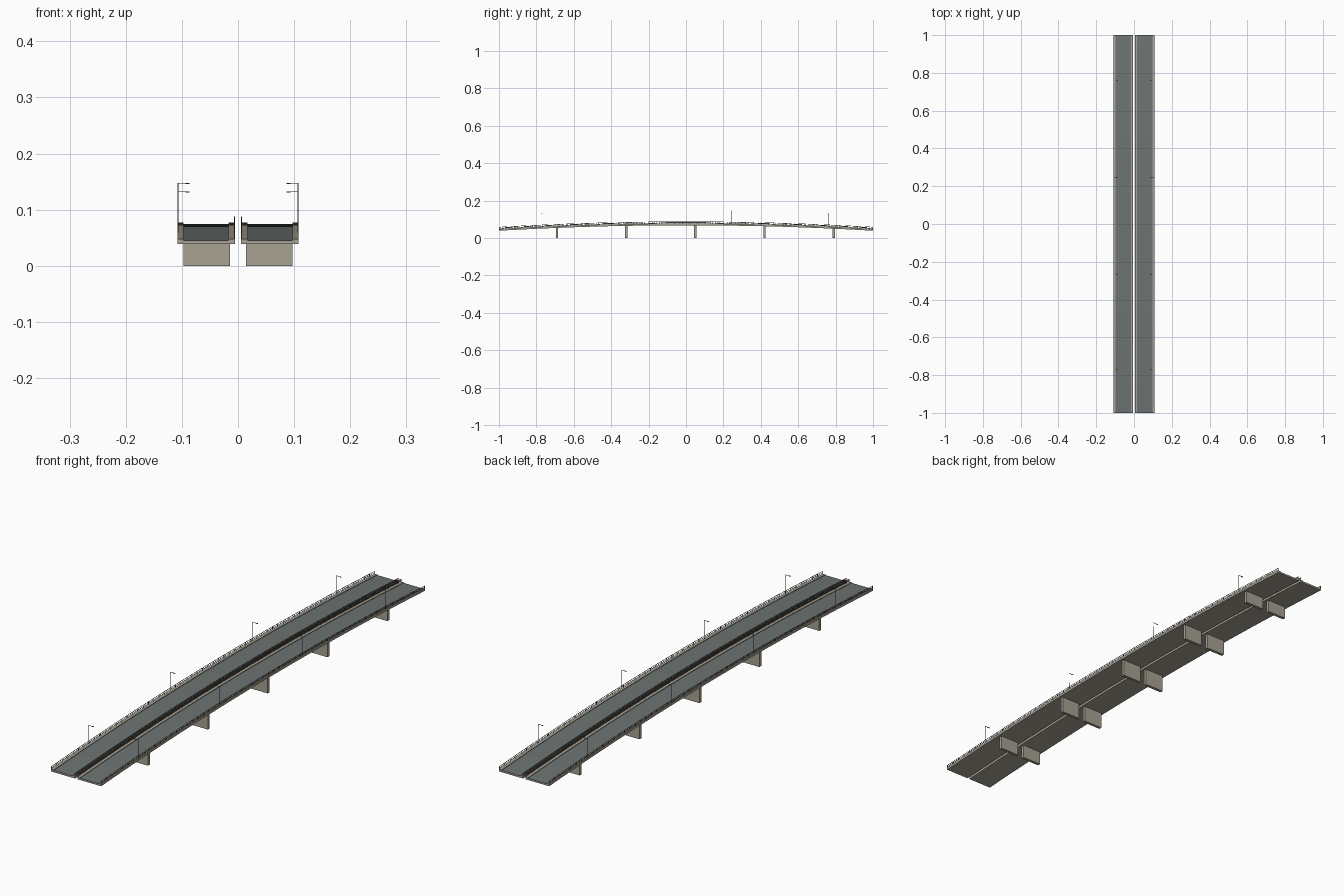
import bpy, bmesh, math
from mathutils import Vector, Matrix

if "Cube" in bpy.data.objects:
    bpy.data.objects.remove(bpy.data.objects["Cube"])

def material(name, rgb):
    m = bpy.data.materials.new(name)
    m.diffuse_color = (*rgb, 1)
    m.use_nodes = True
    m.node_tree.nodes["Principled BSDF"].inputs["Base Color"].default_value = m.diffuse_color
    return m

CONCRETE = material("warm_concrete", (0.39, 0.36, 0.29))
ASPHALT = material("grey_asphalt", (0.15, 0.175, 0.17))
METAL = material("dark_metal", (0.12, 0.12, 0.115))

def road_z(y):
    """Height of the arched road surface."""
    return 0.0455 + 0.029 * (1 - y * y)

def finish(name, bm, mat):
    """Turn a bmesh into an object mirrored onto the other carriageway."""
    bmesh.ops.recalc_face_normals(bm, faces=bm.faces)
    me = bpy.data.meshes.new(name)
    bm.to_mesh(me)
    bm.free()
    me.materials.append(mat)
    ob = bpy.data.objects.new(name, me)
    bpy.context.collection.objects.link(ob)
    mod = ob.modifiers.new("mirror", 'MIRROR')
    mod.use_axis = (True, False, False)
    mod.use_mirror_merge = False
    return ob

def sweep(bm, x0, x1, low, high, steps=40, y0=-1.0, y1=1.0):
    """Rectangular section following the road arch."""
    rings = []
    for i in range(steps + 1):
        y = y0 + (y1 - y0) * i / steps
        z = road_z(y)
        rings.append([bm.verts.new((x, y, z + d)) for x, d in
                      ((x0, low), (x1, low), (x1, high), (x0, high))])
    for a, b in zip(rings, rings[1:]):
        for k in range(4):
            n = (k + 1) % 4
            bm.faces.new((a[k], a[n], b[n], b[k]))
    bm.faces.new(rings[0])
    bm.faces.new(rings[-1])

def box(bm, x0, x1, y0, y1, z0, z1):
    mid = Vector(((x0 + x1) / 2, (y0 + y1) / 2, (z0 + z1) / 2))
    size = Matrix.Diagonal((x1 - x0, y1 - y0, z1 - z0, 1))
    bmesh.ops.create_cube(bm, size=1, matrix=Matrix.Translation(mid) @ size)

def swept_part(name, mat, *section):
    bm = bmesh.new()
    sweep(bm, *section)
    return finish(name, bm, mat)

# Deck slab, road surface and raised kerbs
swept_part("deck_slab", CONCRETE, 0.005, 0.108, -0.007, -0.001)
swept_part("road_surface", ASPHALT, 0.017, 0.097, -0.001, 0.0)
swept_part("outer_kerb", CONCRETE, 0.097, 0.108, -0.001, 0.0025)
swept_part("inner_kerb", CONCRETE, 0.005, 0.017, -0.001, 0.0025)

# Wall piers standing on the ground
bm = bmesh.new()
for y in (-0.69, -0.32, 0.05, 0.42, 0.79):
    box(bm, 0.0145, 0.0975, y - 0.006, y + 0.006, 0, road_z(y) - 0.005)
finish("piers", bm, CONCRETE)

# Railings: posts with horizontal bars
def railing(name, x, count, bars):
    bm = bmesh.new()
    for i in range(count + 1):
        y = -0.999 + 1.998 * i / count
        z = road_z(y)
        box(bm, x - 0.0007, x + 0.0007, y - 0.0009, y + 0.0009, z + 0.002, z + 0.0125)
    for h in bars:
        sweep(bm, x - 0.0007, x + 0.0007, h - 0.0007, h + 0.0007)
    finish(name, bm, METAL)

railing("outer_railing", 0.1072, 60, (0.0065, 0.0125))
railing("inner_railing", 0.0060, 100, (0.0055, 0.009, 0.0125))

# Street lamps: pole, arm over the road and lamp head
bm = bmesh.new()
for y in (-0.77, -0.265, 0.245, 0.76):
    z = road_z(y)
    bmesh.ops.create_cone(bm, cap_ends=True, segments=8, radius1=0.0010, radius2=0.0007,
                          depth=0.074, matrix=Matrix.Translation((0.1070, y, z + 0.038)))
    box(bm, 0.092, 0.1075, y - 0.0006, y + 0.0006, z + 0.0738, z + 0.0750)
    box(bm, 0.086, 0.094, y - 0.0016, y + 0.0016, z + 0.0734, z + 0.0750)
finish("street_lamps", bm, METAL)
